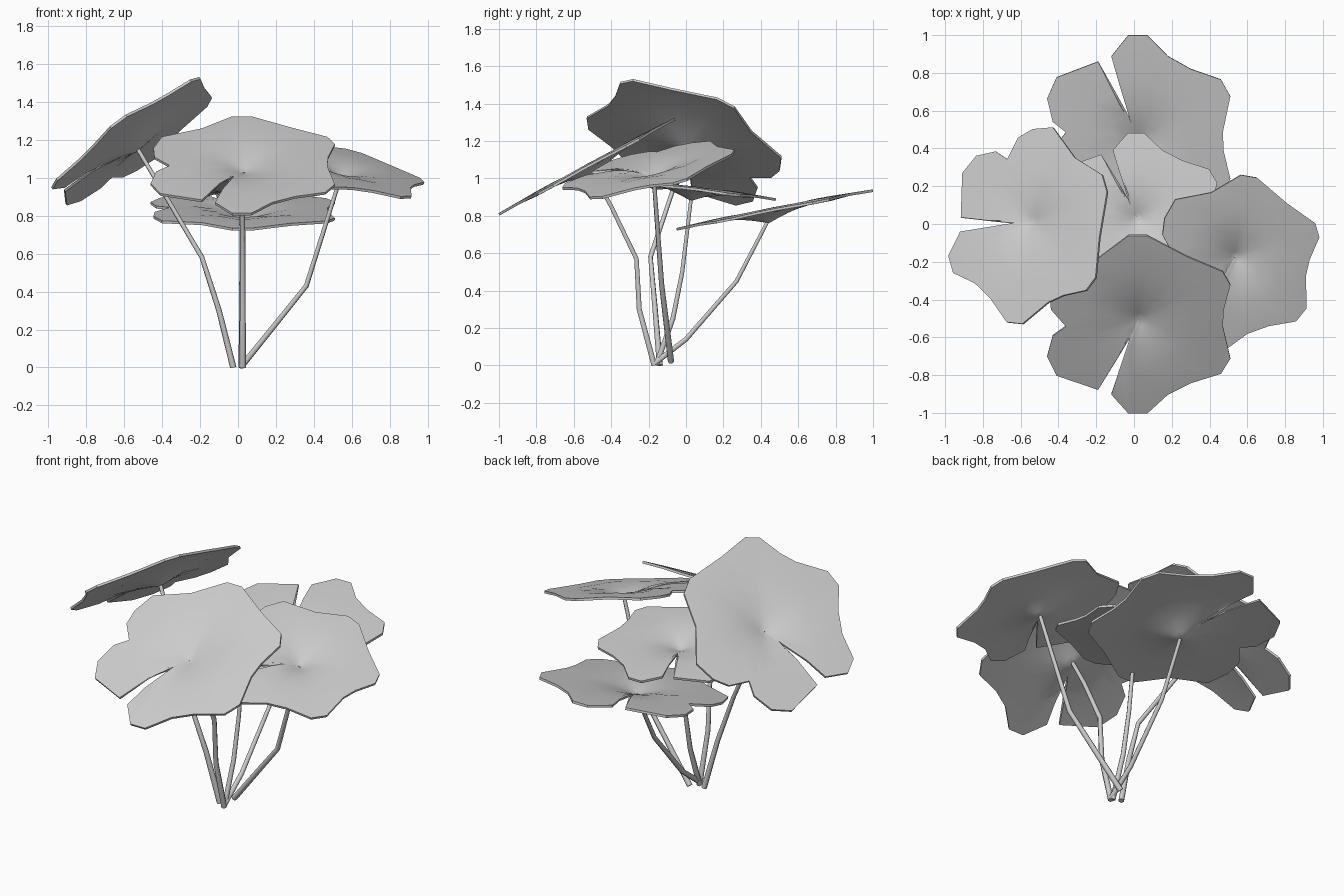
import bpy, math

if "Cube" in bpy.data.objects:
    bpy.data.objects.remove(bpy.data.objects["Cube"])

# Lobed leaf outline around its hub, counter-clockwise, with one slit and one notch
OUTLINE = [(-.05, -.10), (-.11, -.28), (-.15, -.40), (-.06, -.50), (.04, -.50),
           (.15, -.40), (.27, -.34), (.43, -.29), (.48, -.21), (.44, -.04),
           (.445, .05), (.48, .18), (.44, .25), (.25, .33), (.04, .44),
           (-.06, .44), (-.22, .32), (-.43, .25), (-.475, .14), (-.47, .05),
           (-.39, -.04), (-.46, -.09), (-.49, -.20), (-.44, -.30),
           (-.22, -.375), (-.12, -.205)]
RINGS = [.08, .18, .32, .6, 1]


def leaf(name, box, plane, rot=0, flip=False):
    """Fit the outline to a plan box and lay it on a tilted plane; return the hub."""
    x0, x1, y0, y1 = box
    c, s = math.cos(math.radians(rot)), math.sin(math.radians(rot))
    pts = [(x * c - y * s, x * s + y * c) for x, y in OUTLINE]
    if flip:
        pts = [(x, -y) for x, y in reversed(pts)]
    # foreshorten along the slope so the tilted leaf keeps its true shape
    g = math.hypot(plane[1], plane[2])
    gx, gy, k = plane[1] / g, plane[2] / g, 1 - 1 / math.hypot(1, g)
    pts = [(x - k * (x * gx + y * gy) * gx, y - k * (x * gx + y * gy) * gy) for x, y in pts]
    lx, hx = min(p[0] for p in pts), max(p[0] for p in pts)
    ly, hy = min(p[1] for p in pts), max(p[1] for p in pts)

    def place(x, y):
        px = x0 + (x - lx) / (hx - lx) * (x1 - x0)
        py = y0 + (y - ly) / (hy - ly) * (y1 - y0)
        r = math.hypot(x, y)
        # narrow funnel at the hub, slight dome towards the rim
        dz = .014 * (1 - (r / .48) ** 2) - .07 * max(0, 1 - r / .24) ** 1.5
        return (px, py, plane[0] + plane[1] * px + plane[2] * py + dz)

    n = len(pts)
    verts = [place(0, 0)]
    for t in RINGS:
        verts += [place(x * t, y * t) for x, y in pts]
    faces = [(0, 1 + i, 1 + (i + 1) % n) for i in range(n)]
    for r in range(len(RINGS) - 1):
        a, b = 1 + r * n, 1 + (r + 1) * n
        faces += [(a + i, b + i, b + (i + 1) % n, a + (i + 1) % n) for i in range(n)]
    me = bpy.data.meshes.new(name)
    me.from_pydata(verts, [], faces)
    ob = bpy.data.objects.new(name, me)
    bpy.context.collection.objects.link(ob)
    mod = ob.modifiers.new("thickness", 'SOLIDIFY')
    mod.thickness = .014
    mod.offset = 0
    bpy.ops.object.select_all(action='DESELECT')
    bpy.context.view_layer.objects.active = ob
    ob.select_set(True)
    bpy.ops.object.modifier_apply(modifier=mod.name)
    bpy.ops.object.shade_smooth_by_angle(angle=math.radians(35))
    return verts[0]


def stem(name, path, hub):
    """Thin bent tube from the ground to just above the leaf hub."""
    pts = path + [(hub[0], hub[1], hub[2] + .012)]
    cu = bpy.data.curves.new(name, 'CURVE')
    cu.dimensions = '3D'
    cu.bevel_depth = .017
    cu.bevel_resolution = 1
    cu.use_fill_caps = True
    sp = cu.splines.new('POLY')
    sp.points.add(len(pts) - 1)
    for i, (p, co) in enumerate(zip(sp.points, pts)):
        p.co = (*co, 1)
        p.radius = 1 - .35 * i / (len(pts) - 1)
    bpy.context.collection.objects.link(bpy.data.objects.new(name, cu))


# name, plan box, plane (z = a + b*x + c*y), rotation, flip, stem path
PLANTS = [
    ("front", (-.46, .51, -1, -.06), (1.345, 0, .54), 0, False,
     [(.025, -.17, 0), (.025, -.25, .3), (.025, -.265, .57), (.025, -.40, .85)]),
    ("back", (-.46, .51, -.05, 1), (.735, 0, .2), 0, True,
     [(.025, -.17, .01), (.025, 0, .14), (.025, .27, .45)]),
    ("centre", (-.41, .44, -.37, .48), (.945, 0, -.12), 0, True,
     [(.02, -.16, 0), (.02, -.07, .25), (.02, -.02, .5)]),
    ("right", (.09, .98, -.66, .26), (1.213, -.23, .235), -10, False,
     [(.03, -.08, .02), (.36, -.13, .43)]),
    ("left", (-.98, -.14, -.53, .51), (1.572, .697, -.314), -68, False,
     [(-.025, -.14, 0), (-.10, -.165, .3), (-.19, -.19, .58)]),
]
for name, box, plane, rot, flip, path in PLANTS:
    hub = leaf(name + "_leaf", box, plane, rot, flip)
    stem(name + "_stem", path, hub)
